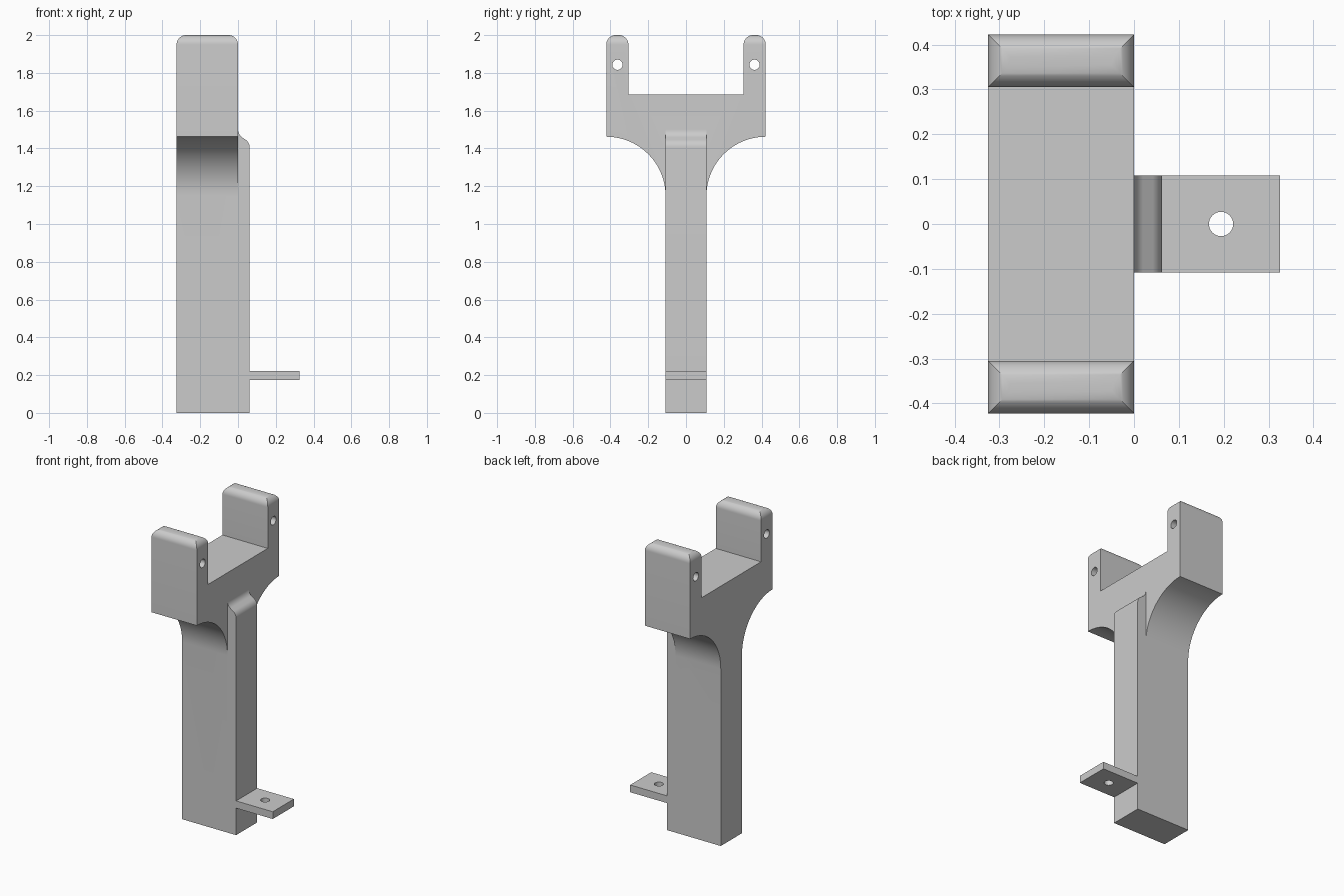
import bpy
import bmesh
from math import sin, cos, pi, radians
from mathutils import Vector

if "Cube" in bpy.data.objects:
    bpy.data.objects.remove(bpy.data.objects["Cube"], do_unlink=True)

grey = bpy.data.materials.new("plain grey")
grey.use_nodes = True
colour = (0.6, 0.6, 0.6, 1)
grey.diffuse_color = colour
grey.node_tree.nodes["Principled BSDF"].inputs["Base Color"].default_value = colour


def arc(cx, cz, r, start, end, steps=12):
    """Points on a circular arc, angles in degrees."""
    angles = [radians(start + (end - start) * i / steps) for i in range(steps + 1)]
    return [(cx + r * cos(a), cz + r * sin(a)) for a in angles]


def extrude(name, profile, axis, low, high):
    """Prism from a flat profile, pushed along the x or y axis."""
    def place(p, d):
        return (d, p[0], p[1]) if axis == "x" else (p[0], d, p[1])
    bm = bmesh.new()
    face = bm.faces.new([bm.verts.new(place(p, low)) for p in profile])
    geom = bmesh.ops.extrude_face_region(bm, geom=[face])["geom"]
    shift = Vector(place((0, 0), high - low))
    bmesh.ops.translate(bm, vec=shift, verts=[v for v in geom if isinstance(v, bmesh.types.BMVert)])
    bmesh.ops.recalc_face_normals(bm, faces=bm.faces)
    mesh = bpy.data.meshes.new(name)
    bm.to_mesh(mesh)
    bm.free()
    mesh.materials.append(grey)
    obj = bpy.data.objects.new(name, mesh)
    bpy.context.collection.objects.link(obj)
    return obj


def drill(name, location, radius, depth, along_x):
    bpy.ops.mesh.primitive_cylinder_add(vertices=32, radius=radius, depth=depth, location=location,
                                        rotation=(0, pi / 2 if along_x else 0, 0))
    tool = bpy.context.object
    tool.name = name
    tool.data.materials.append(grey)
    return tool


def combine(obj, tool, operation):
    """Apply a boolean and discard its tool."""
    tool.hide_render = True
    mod = obj.modifiers.new(operation, "BOOLEAN")
    mod.operation, mod.object, mod.solver = operation, tool, "EXACT"
    bpy.context.view_layer.objects.active = obj
    bpy.ops.object.modifier_apply(modifier=mod.name)
    bpy.data.objects.remove(tool, do_unlink=True)


BACK, FRONT, RIB = -0.325, 0.0, 0.062
POST, SPAN, INNER = 0.108, 0.422, 0.305
ROUND = 0.05

# Forked post: half profile, then mirrored across the centre
half = [(POST, 0)]
half += arc(SPAN, 1.148, SPAN - POST, 180, 90, 24)
half += arc(SPAN - ROUND, 2 - ROUND, ROUND, 0, 90)
half += arc(INNER + ROUND, 2 - ROUND, ROUND, 90, 180)
half += [(INNER, 1.685)]
profile = half + [(-y, z) for y, z in reversed(half)]
post = extrude("forked_post", profile, "x", BACK, FRONT)

# Rounded ends on the prongs, meeting the side rounds in mitres
envelope = [(BACK, -0.1), (FRONT, -0.1)]
envelope += arc(FRONT - ROUND, 2 - ROUND, ROUND, 0, 90)
envelope += arc(BACK + ROUND, 2 - ROUND, ROUND, 90, 180)
combine(post, extrude("prong_envelope", envelope, "y", -1, 1), "INTERSECT")

# Rib along the post, with a curved shoulder at its top
rib = [(-0.1, 0), (RIB, 0)]
rib += arc(RIB - 0.05, 1.405, 0.05, 0, 53, 8)
rib += arc(0.05, 1.5, 0.05, 233, 180, 8)
rib += [(-0.1, 1.5)]
combine(post, extrude("rib", rib, "y", -POST, POST), "UNION")

# Mounting tab
tab = [(0.03, 0.175), (0.325, 0.175), (0.325, 0.222), (0.03, 0.222)]
combine(post, extrude("mounting_tab", tab, "y", -POST, POST), "UNION")

# Pin holes through the prongs and a screw hole through the tab
for side in (-1, 1):
    combine(post, drill("pin_hole", (-0.16, side * 0.363, 1.843), 0.027, 1, True), "DIFFERENCE")
combine(post, drill("screw_hole", (0.194, 0, 0.2), 0.027, 0.2, False), "DIFFERENCE")

bpy.ops.object.select_all(action="DESELECT")
post.select_set(True)
bpy.context.view_layer.objects.active = post
bpy.ops.object.shade_smooth_by_angle(angle=radians(30))
